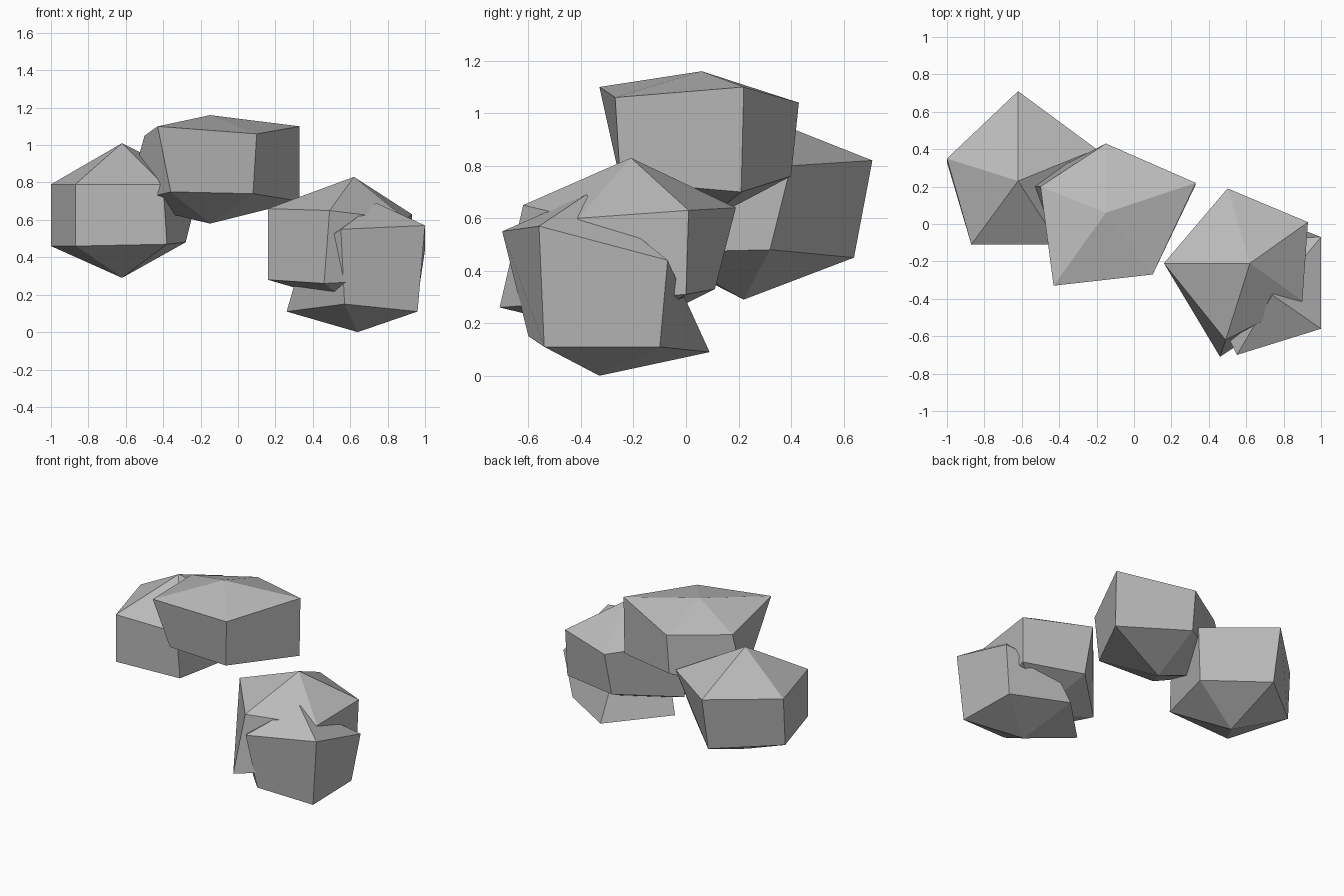
import bpy
import bmesh

default_cube = bpy.data.objects.get("Cube")
if default_cube:
    bpy.data.objects.remove(default_cube, do_unlink=True)

# One plain grey stone colour
stone = bpy.data.materials.new("stone_grey")
stone.use_nodes = True
stone_colour = (0.5, 0.5, 0.5, 1.0)
stone.diffuse_color = stone_colour
stone.node_tree.nodes["Principled BSDF"].inputs["Base Color"].default_value = stone_colour


def make_rock(name, peak, upper_ring, lower_ring, base):
    """Five-sided faceted rock: two rings joined by a wall, each closed by a fan."""
    bm = bmesh.new()
    top = bm.verts.new(peak)
    bottom = bm.verts.new(base)
    upper = [bm.verts.new(point) for point in upper_ring]
    lower = [bm.verts.new(point) for point in lower_ring]
    count = len(upper)
    for i in range(count):
        j = (i + 1) % count
        bm.faces.new((top, upper[i], upper[j]))
        bm.faces.new((upper[i], lower[i], lower[j], upper[j]))
        bm.faces.new((bottom, lower[j], lower[i]))
    bmesh.ops.recalc_face_normals(bm, faces=bm.faces)
    mesh = bpy.data.meshes.new(name)
    bm.to_mesh(mesh)
    bm.free()
    mesh.materials.append(stone)
    rock = bpy.data.objects.new(name, mesh)
    bpy.context.collection.objects.link(rock)
    return rock


# Rings run counter-clockwise from the back corner
make_rock(
    "right_rock",
    peak=(-.62, .23, 1.01),
    upper_ring=[(-.62, .71, .82), (-1, .35, .79), (-.87, -.11, .79),
                (-.4, -.11, .79), (-.2, .4, .8)],
    lower_ring=[(-.62, .64, .45), (-1, .33, .46), (-.87, -.11, .46),
                (-.38, -.1, .47), (-.28, .32, .48)],
    base=(-.62, .22, .29),
)

# Raised rock leaning on the right one
make_rock(
    "middle_rock",
    peak=(-.15, .06, 1.16),
    upper_ring=[(-.15, .43, 1.04), (-.5, .2, 1.05), (-.43, -.33, 1.1),
                (.1, -.27, 1.06), (.33, .22, 1.1)],
    lower_ring=[(-.15, .4, .76), (-.6, .2, .69), (-.36, -.24, .75),
                (.08, -.25, .74), (.33, .21, .7)],
    base=(-.15, .06, .58),
)

# Pair of rocks grown into each other
make_rock(
    "left_upper_rock",
    peak=(.62, -.21, .83),
    upper_ring=[(.5, .19, .64), (.16, -.21, .66), (.49, -.62, .65),
                (.9, -.41, .6), (.93, .01, .63)],
    lower_ring=[(.5, .11, .33), (.16, -.21, .28), (.46, -.71, .26),
                (.85, -.45, .28), (.92, 0, .31)],
    base=(.6, -.25, .15),
)
make_rock(
    "left_lower_rock",
    peak=(.74, -.38, .69),
    upper_ring=[(.6, -.08, .42), (.35, -.3, .42), (.55, -.7, .55),
                (1, -.56, .57), (1, -.07, .44)],
    lower_ring=[(.6, .09, .09), (.26, -.25, .11), (.57, -.6, .15),
                (.96, -.54, .11), (.95, -.1, .11)],
    base=(.64, -.33, 0),
)
